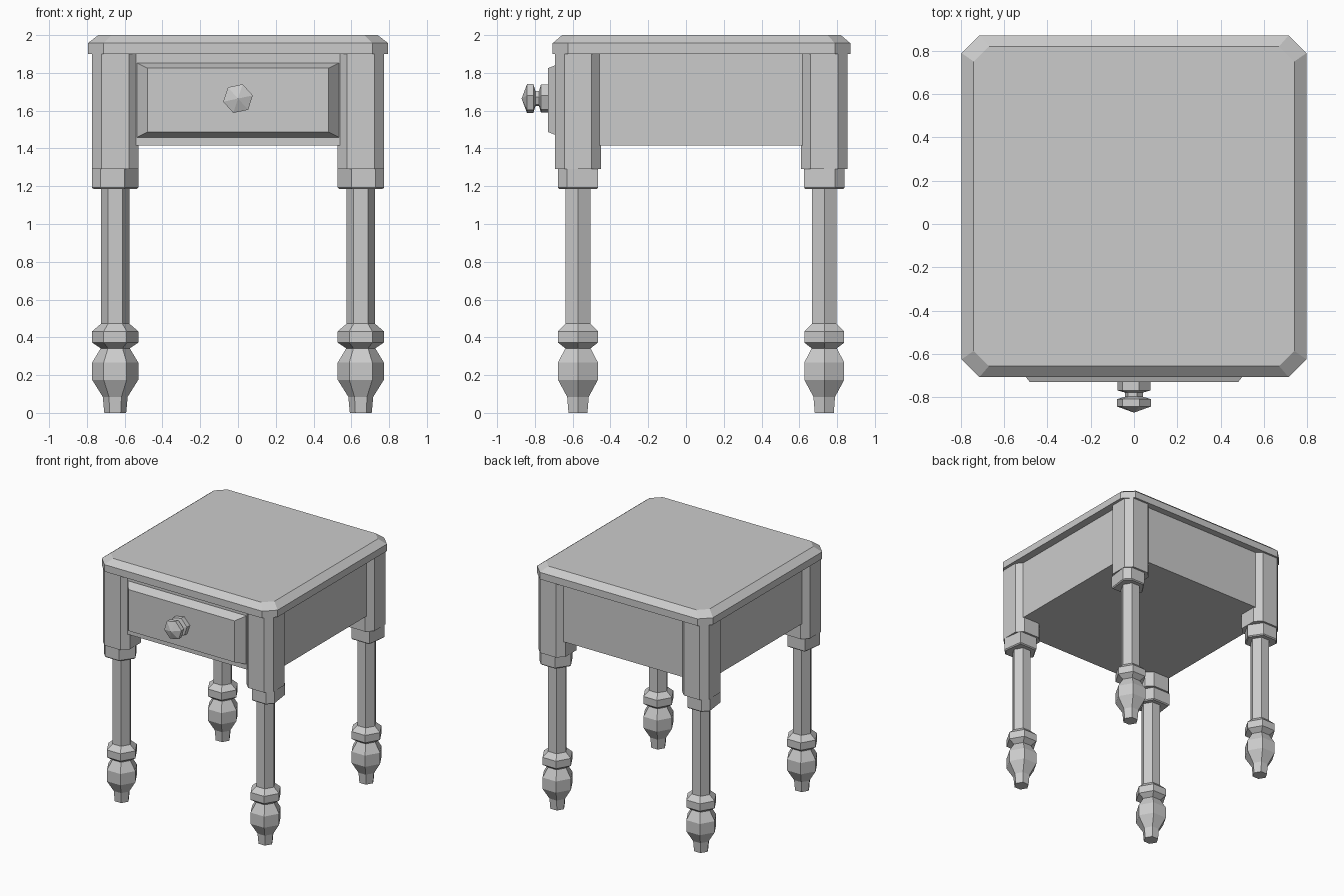
import bpy, bmesh
from math import cos, sin, tau, radians
from mathutils import Vector

cube = bpy.data.objects.get("Cube")
if cube:
    bpy.data.objects.remove(cube, do_unlink=True)

grey = bpy.data.materials.new("plain grey")
grey.use_nodes = True
colour = (0.6, 0.6, 0.6, 1)
grey.diffuse_color = colour
grey.node_tree.nodes["Principled BSDF"].inputs["Base Color"].default_value = colour


def loft(name, rings, place=lambda p: p):
    """Skin a stack of rings with equal point counts, capped at both ends."""
    bm = bmesh.new()
    loops = [[bm.verts.new(place(Vector(p))) for p in ring] for ring in rings]
    n = len(loops[0])
    for a, b in zip(loops, loops[1:]):
        for i in range(n):
            j = (i + 1) % n
            bm.faces.new((a[i], a[j], b[j], b[i]))
    bm.faces.new(loops[0][::-1])
    bm.faces.new(loops[-1])
    bmesh.ops.recalc_face_normals(bm, faces=bm.faces)
    mesh = bpy.data.meshes.new(name)
    bm.to_mesh(mesh)
    bm.free()
    mesh.materials.append(grey)
    ob = bpy.data.objects.new(name, mesh)
    bpy.context.collection.objects.link(ob)
    return ob


def hexagon(radius, z, turn=0):
    return [(radius * cos(tau * i / 6 + turn), radius * sin(tau * i / 6 + turn), z)
            for i in range(6)]


def flat_ring(outline, z, scale=1):
    return [(x * scale, y * scale, z) for x, y in outline]


def rect(hx, hy, z, cy=0.0):
    return [(-hx, cy - hy, z), (hx, cy - hy, z), (hx, cy + hy, z), (-hx, cy + hy, z)]


def cut_rect(hx, hy, cut, z=0, cy=0.0):
    """Rectangle with its four corners cut off."""
    quarter = [(hx, hy - cut), (hx - cut, hy)]
    pts = quarter + [(-x, y) for x, y in quarter[::-1]]
    pts += [(-x, -y) for x, y in pts]
    return [(x, y + cy, z) for x, y in pts]


# Table top with cut corners and a bevelled upper edge
MID = 0.082
loft("table_top", [cut_rect(0.795, 0.788, 0.082, 1.9, MID),
                   cut_rect(0.795, 0.788, 0.082, 1.957, MID),
                   cut_rect(0.74, 0.738, 0.07, 2.0, MID)])

# Case under the top, nearly flush with the corner posts
loft("case", [rect(0.73, 0.7355, z, 0.0795) for z in (1.415, 1.91)])

# Legs: turned hexagonal foot and shaft, then a collar and a corner post
leg_profile = [(0.058, 0), (0.066, 0.085), (0.122, 0.175), (0.122, 0.267),
               (0.077, 0.342), (0.122, 0.372), (0.122, 0.432),
               (0.0755, 0.472), (0.0755, 1.2)]
collar = [(-0.122, -0.058), (-0.077, -0.106), (0.05, -0.106),
          (0.122, 0), (0.06, 0.106), (-0.1, 0.106)]
post = cut_rect(0.122, 0.122, 0.05)

for end, y, sy in (("front", -0.572, 1), ("back", 0.732, -1)):
    for side, x, sx in (("right", -0.65, 1), ("left", 0.65, -1)):
        def put(p):
            return Vector((x + sx * p.x, y + sy * p.y, p.z))
        tag = f"{end}_{side}"
        loft(f"{tag}_leg", [hexagon(r, z) for r, z in leg_profile], put)
        loft(f"{tag}_collar", [flat_ring(collar, 1.184, 0.93),
                               flat_ring(collar, 1.192),
                               flat_ring(collar, 1.29)], put)
        loft(f"{tag}_post", [flat_ring([p[:2] for p in post], z)
                             for z in (1.29, 1.91)], put)


# Drawer front and knob are built upright, then tipped to face forward
def forward(height):
    return lambda p: Vector((p.x, -p.z, height + p.y))


loft("drawer_front", [rect(0.535, 0.197, 0.64), rect(0.535, 0.197, 0.66),
                      rect(0.48, 0.169, 0.73)], forward(1.656))

knob_profile = [(0.078, 0.72), (0.078, 0.768), (0.042, 0.778), (0.042, 0.797),
                (0.08, 0.808), (0.08, 0.842), (0.001, 0.87)]
loft("drawer_knob", [hexagon(r, d, radians(12)) for r, d in knob_profile],
     forward(1.664))
